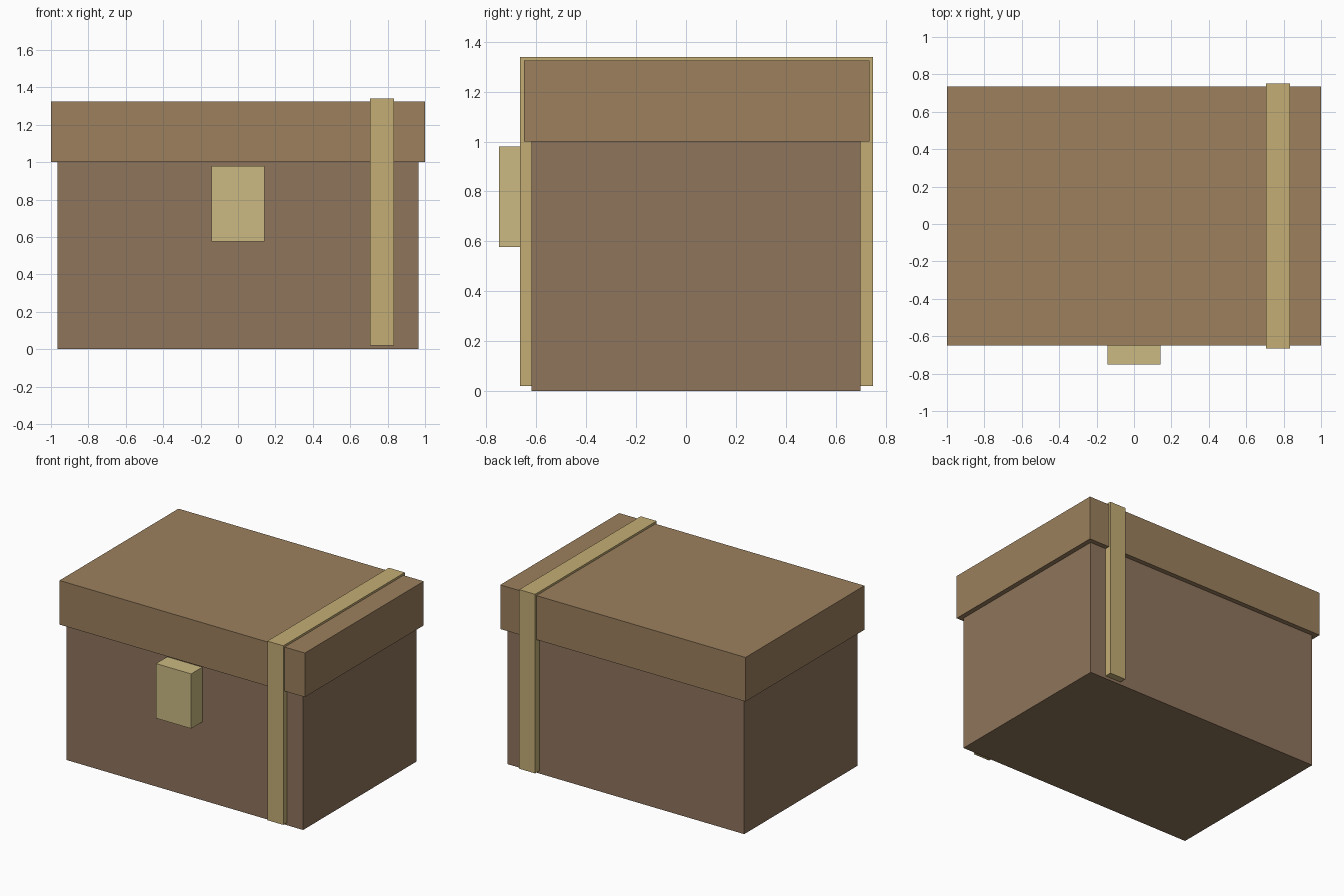
import bpy

if "Cube" in bpy.data.objects:
    bpy.data.objects.remove(bpy.data.objects["Cube"])


def material(name, rgb):
    m = bpy.data.materials.new(name)
    m.diffuse_color = (*rgb, 1)
    m.use_nodes = True
    m.node_tree.nodes["Principled BSDF"].inputs["Base Color"].default_value = m.diffuse_color
    return m


def extrude_x(name, profile, x0, x1, mat):
    """Solid made by extruding a (y, z) profile from x0 to x1."""
    n = len(profile)
    verts = [(x, y, z) for x in (x0, x1) for y, z in profile]
    faces = [tuple(reversed(range(n))), tuple(range(n, 2 * n))]
    faces += [(i, (i + 1) % n, n + (i + 1) % n, n + i) for i in range(n)]
    mesh = bpy.data.meshes.new(name)
    mesh.from_pydata(verts, [], faces)
    mesh.materials.append(mat)
    obj = bpy.data.objects.new(name, mesh)
    bpy.context.collection.objects.link(obj)
    return obj


def box(name, x0, x1, y0, y1, z0, z1, mat):
    return extrude_x(name, [(y0, z0), (y1, z0), (y1, z1), (y0, z1)], x0, x1, mat)


dark_wood = material("dark_wood", (0.274, 0.178, 0.107))
lid_wood = material("lid_wood", (0.331, 0.214, 0.11))
strap_tan = material("strap_tan", (0.553, 0.42, 0.179))
latch_brass = material("latch_brass", (0.604, 0.49, 0.223))

# Chest body and overhanging lid
box("chest_body", -0.965, 0.965, -0.62, 0.70, 0, 1.0, dark_wood)
box("chest_lid", -1, 1, -0.65, 0.735, 1.0, 1.325, lid_wood)

# Strap running up the front, over the lid and down the back
extrude_x("strap", [(-0.665, 0.02), (-0.615, 0.02), (-0.615, 1.30), (0.695, 1.30),
                    (0.695, 0.02), (0.75, 0.02), (0.75, 1.34), (-0.665, 1.34)],
          0.705, 0.835, strap_tan)

# Latch block on the front
box("latch", -0.143, 0.143, -0.75, -0.615, 0.577, 0.98, latch_brass)
